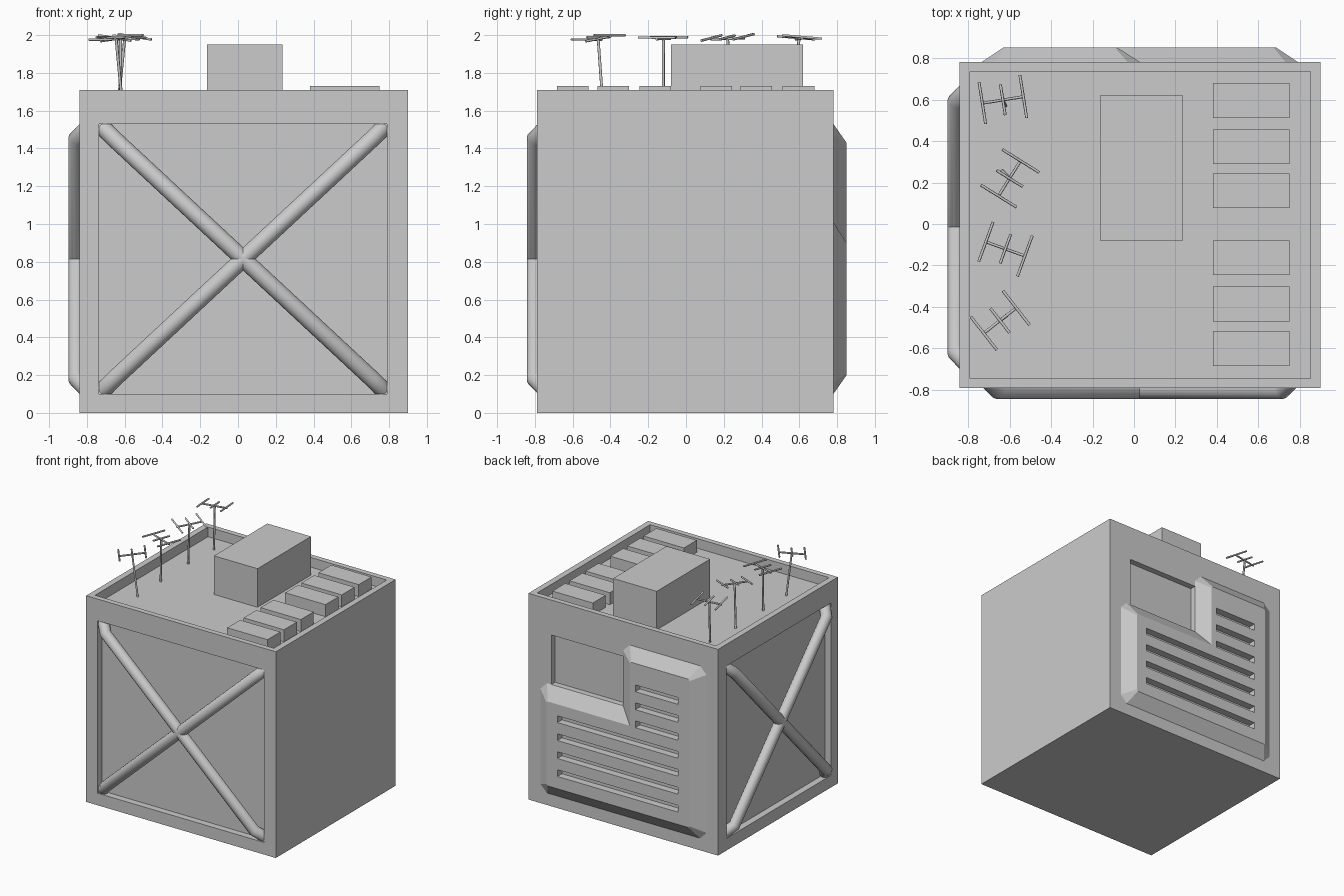
import bpy, bmesh, math
from mathutils import Vector, Matrix

if "Cube" in bpy.data.objects:
    bpy.data.objects.remove(bpy.data.objects["Cube"])


def box(name, x0, x1, y0, y1, z0, z1):
    bm = bmesh.new()
    bmesh.ops.create_cube(bm, size=1)
    for v in bm.verts:
        v.co = ((x0 + x1) / 2 + v.co.x * (x1 - x0),
                (y0 + y1) / 2 + v.co.y * (y1 - y0),
                (z0 + z1) / 2 + v.co.z * (z1 - z0))
    return finish(name, bm)


def finish(name, bm):
    bmesh.ops.recalc_face_normals(bm, faces=bm.faces)
    me = bpy.data.meshes.new(name)
    bm.to_mesh(me)
    bm.free()
    ob = bpy.data.objects.new(name, me)
    bpy.context.collection.objects.link(ob)
    return ob


def cut(ob, *bounds):
    c = box("cutter", *bounds)
    c.hide_render = True
    m = ob.modifiers.new("cut", 'BOOLEAN')
    m.operation, m.solver, m.object = 'DIFFERENCE', 'EXACT', c
    bpy.context.view_layer.objects.active = ob
    bpy.ops.object.modifier_apply(modifier=m.name)
    bpy.data.objects.remove(c)


def tube(name, pts, r, res=4):
    cu = bpy.data.curves.new(name, 'CURVE')
    cu.dimensions = '3D'
    cu.bevel_depth, cu.bevel_resolution, cu.use_fill_caps = r, res, True
    s = cu.splines.new('POLY')
    s.points.add(len(pts) - 1)
    for p, q in zip(s.points, pts):
        p.co = (*q, 1)
    ob = bpy.data.objects.new(name, cu)
    bpy.context.collection.objects.link(ob)
    return ob


# Building block with sunken roof, framed front and left sides, back window
body = box("building_body", -0.84, 0.90, -0.79, 0.78, 0, 1.71)
cut(body, -0.79, 0.85, -0.745, 0.735, 1.63, 1.9)
cut(body, -0.735, 0.79, -0.9, -0.735, 0.10, 1.53)
cut(body, -1.0, -0.785, -0.70, 0.67, 0.10, 1.53)
cut(body, 0.03, 0.69, 0.73, 0.9, 1.01, 1.42)


# Cross braces: each bends back into the recess at its ends
def brace(name, a0, a1, to_world):
    z0, z1, e, f = 0.10, 1.53, 0.025, 0.08
    for i, (p, q) in enumerate(((z0, z1), (z1, z0))):
        s = 1 if q > p else -1
        path = [(a0 + e, p + s * e, 0.045), (a0 + f, p + s * f, -0.01),
                (a1 - f, q - s * f, -0.01), (a1 - e, q - s * e, 0.045)]
        tube(f"{name}_{i}", [to_world(*w) for w in path], 0.045)


brace("front_brace", -0.735, 0.79, lambda a, z, d: (a, -0.79 + d, z))
brace("left_brace", -0.70, 0.67, lambda a, z, d: (-0.845 + d, a, z))

# L-shaped bevelled vent panel on the back
outer = [(0.79, 0.10), (-0.735, 0.10), (-0.735, 1.53), (0.03, 1.53), (0.03, 1.01), (0.79, 1.01)]
inner = [(0.685, 0.20), (-0.63, 0.20), (-0.63, 1.43), (-0.08, 1.43), (-0.08, 0.90), (0.685, 0.90)]


def chamfered(corners, c):
    out = []
    for i, p in enumerate(corners):
        p = Vector(p)
        if i == 4:                     # inside corner stays sharp
            out.append(p)
            continue
        for n in (corners[i - 1], corners[(i + 1) % 6]):
            out.append(p + (Vector(n) - p).normalized() * c)
    return out


bm = bmesh.new()
low = [bm.verts.new((p.x, 0.78, p.y)) for p in chamfered(outer, 0.06)]
high = [bm.verts.new((p.x, 0.85, p.y)) for p in chamfered(inner, 0.012)]
n = len(low)
for i in range(n):
    j = (i + 1) % n
    bm.faces.new((low[i], low[j], high[j], high[i]))
bm.faces.new(high)
bm.faces.new(low)
panel = finish("vent_panel", bm)
for i in range(7):
    z = 0.33 + 0.149 * i
    cut(panel, -0.52, 0.585 if i < 4 else -0.13, 0.79, 0.95, z - 0.028, z + 0.028)

# Roof housing and low roof units
box("roof_housing", -0.165, 0.235, -0.08, 0.62, 1.63, 1.95)
for y in (-0.60, -0.385, -0.163, 0.16, 0.372, 0.595):
    box("roof_unit", 0.38, 0.75, y - 0.084, y + 0.084, 1.63, 1.73)

# Aerials: leaning mast, boom and three crossbars
for bx, by, tx, ty, ang in ((-0.62, 0.57, -0.632, 0.598, 9),
                            (-0.635, 0.255, -0.60, 0.22, 58),
                            (-0.625, -0.12, -0.62, -0.12, -20),
                            (-0.612, -0.44, -0.645, -0.465, 38)):
    base, top = Vector((bx, by, 1.63)), Vector((tx, ty, 1.98))
    tilt = Vector((0, 0, 1)).rotation_difference(top - base).to_matrix()
    rot = tilt @ Matrix.Rotation(math.radians(ang), 3, 'Z')

    def at(x, y, z=0.0):
        return top + rot @ Vector((x, y, z))

    tube("aerial_mast", [base, top], 0.008, 1)
    tube("aerial_boom", [at(-0.105, 0), at(0.105, 0)], 0.007, 1)
    for x, h in ((-0.1, 0.102), (0, 0.075), (0.1, 0.105)):
        tube("aerial_bar", [at(x, -h, 0.008), at(x, h, 0.008)], 0.007, 1)
